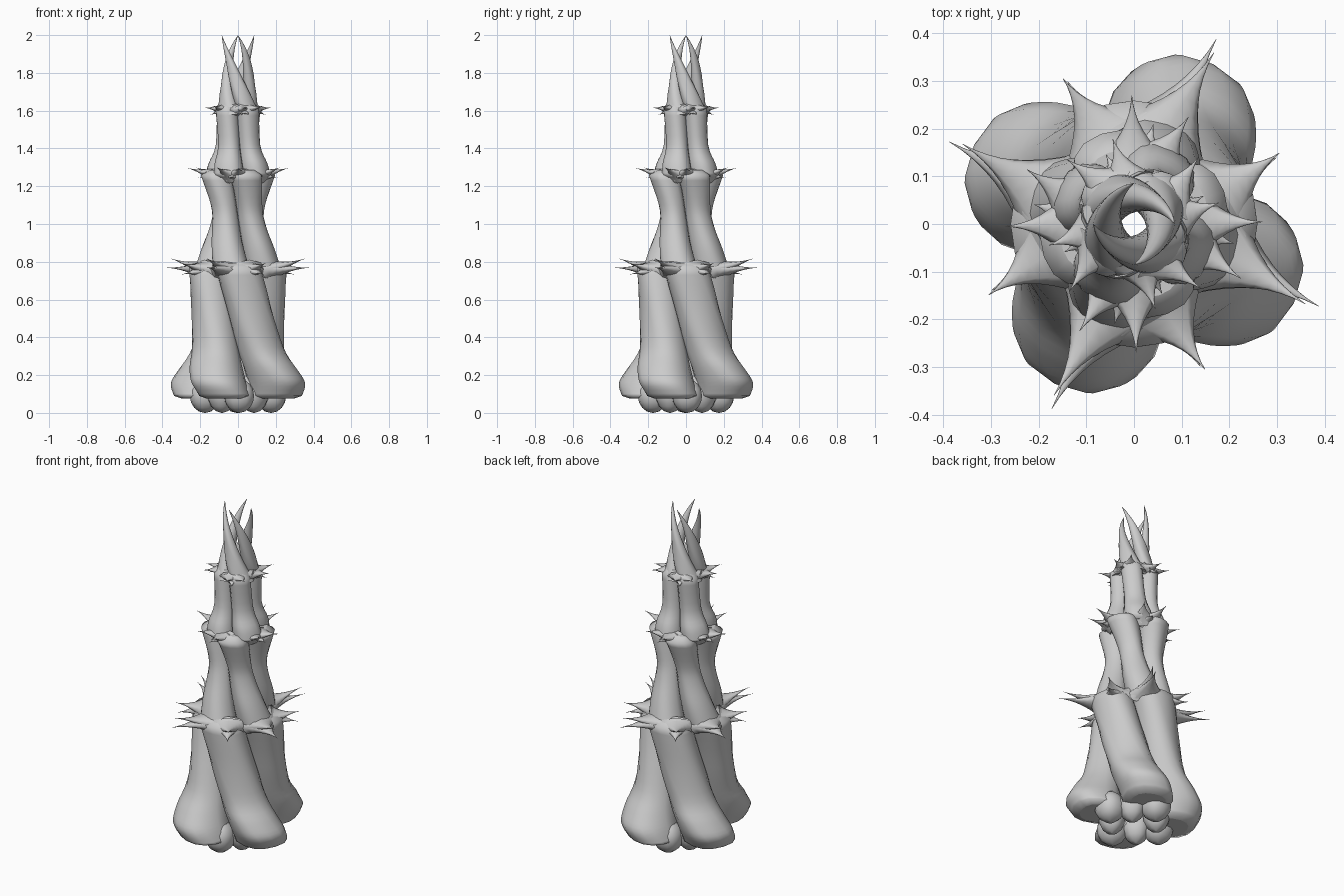
import bpy, math
from mathutils import Vector, Matrix

if "Cube" in bpy.data.objects:
    bpy.data.objects.remove(bpy.data.objects["Cube"])

SIDES = 14


def polar(r, deg, z):
    a = math.radians(deg)
    return Vector((r * math.cos(a), r * math.sin(a), z))


def build(name, rings):
    """Skin rings into a closed mesh and repeat it four times round the axis."""
    n = len(rings[0])
    verts = [p for r in rings for p in r]
    faces = [list(range(n))[::-1]]
    for k in range(len(rings) - 1):
        for i in range(n):
            j = (i + 1) % n
            faces.append([k*n + i, k*n + j, (k+1)*n + j, (k+1)*n + i])
    faces.append([(len(rings) - 1)*n + i for i in range(n)])
    for q in range(4):
        me = bpy.data.meshes.new(name)
        rot = Matrix.Rotation(q * math.pi / 2, 3, 'Z')
        me.from_pydata([rot @ v for v in verts], [], faces)
        for p in me.polygons:
            p.use_smooth = len(p.vertices) == 4
        ob = bpy.data.objects.new(f"{name}_{q + 1}", me)
        bpy.context.collection.objects.link(ob)


def oval(z, deg, r, a, b):
    """Slightly squared oval ring at an angle and distance from the axis."""
    turn = Matrix.Rotation(math.radians(deg), 3, 'Z')
    ring = []
    for i in range(SIDES):
        t = 2 * math.pi * i / SIDES
        c, s = (math.copysign(abs(v) ** 0.85, v) for v in (math.cos(t), math.sin(t)))
        ring.append(turn @ Vector((r + a*c, b*s, z)))
    return ring


def smooth_rows(keys, steps=4):
    """Smoothly interpolate rows of height and distance."""
    out = []
    for k in range(len(keys) - 1):
        p0, p1 = keys[max(k-1, 0)], keys[k]
        p2, p3 = keys[k+1], keys[min(k+2, len(keys)-1)]
        for s in range(steps):
            t = s / steps
            out.append([0.5*(2*b + (c-a)*t + (2*a-5*b+4*c-d)*t*t + (3*b-a-3*c+d)*t**3)
                        for a, b, c, d in zip(p0, p1, p2, p3)])
    return out + [list(keys[-1])]


def column(name, keys, ang0, ang1, bend, width):
    """Leaning column whose thickness follows its distance from the axis."""
    rows = smooth_rows(keys)
    z0, z1 = rows[0][0], rows[-1][0]
    rings = []
    for z, r in rows:
        ang = ang0 + (ang1 - ang0) * ((z - z0) / (z1 - z0)) ** bend
        rings.append(oval(z, ang, r, r * 0.65, min(r * width, 0.08 + r * 0.26)))
    # shallow rounded ends
    r0, r1 = rows[0][1], rows[-1][1]
    rings.insert(0, oval(z0 - 0.015, ang0, r0, r0 * 0.45, r0 * 0.45))
    rings.append(oval(z1 + 0.025, ang1, r1, r1 * 0.3, r1 * 0.4))
    build(name, rings)


def thorn(name, root_r, root_z, deg, reach, z):
    """Thorn with a wide flared root and a needle point."""
    start, tip = polar(root_r, deg * 0.7, root_z), polar(reach, deg, z)
    d = (tip - start).normalized()
    side = d.cross(Vector((0, 0, 1))).normalized()
    up = side.cross(d)
    rings = []
    for k in range(9):
        t = k / 8
        w = (0.032 + root_r * 0.36) * (1 - t) ** 2.2 + 0.012 * (1 - t) + 0.0005
        c = start.lerp(tip, t)
        rings.append([c + side*math.cos(math.pi*i/4)*w + up*math.sin(math.pi*i/4)*w*0.5
                      for i in range(8)])
    build(name, rings)


def knuckle(name, deg, r, z, size):
    """Rounded lump under the foot."""
    rings = []
    for k in range(9):
        t = math.pi * (k + 0.1) / 8.2
        w = size * math.sin(t)
        rings.append(oval(z - z * math.cos(t), deg, r, w, w))
    build(name, rings)


# three tiers of twisting columns
column("base_column", [(.09, .21), (.16, .227), (.24, .205), (.35, .168),
                       (.55, .153), (.77, .157)], -19, -90, 1.0, .77)
column("lower_column", [(.76, .14), (.87, .122), (1.0, .1), (1.1, .097), (1.26, .122)],
       -14, -70, 1.0, .69)
column("upper_column", [(1.26, .108), (1.32, .1), (1.42, .078), (1.61, .08)],
       -26, -50, 1.0, .74)

# lumps that touch the ground
knuckle("foot_knuckle", 2, .175, .09, .08)
knuckle("inner_knuckle", -45, .12, .11, .075)

# crossing claws at the crown
claw = []
for k in range(13):
    t = k / 12
    w = 0.062 * (1 - t) ** 0.9 + 0.0005
    claw.append(oval(1.58 + 0.42*t, -36 - 144*t, .074 - .075*t + .087*t*t, w*0.78, w))
build("crown_claw", claw)

# thorns: root distance, root height, then (angle, reach, height)
for name, r, z, tips in (
        ("base_thorn", .18, .757, [(-24, .424, .77), (-25, .397, .818),
                                   (26, .34, .793), (25, .33, .733)]),
        ("lower_thorn", .12, 1.257, [(1, .27, 1.297), (-27, .252, 1.3), (-11, .214, 1.245)]),
        ("upper_thorn", .08, 1.605, [(14, .184, 1.617), (46, .194, 1.625), (22, .157, 1.578)])):
    for n, tip in enumerate(tips):
        thorn(f"{name}_{n + 1}", r, z, *tip)
